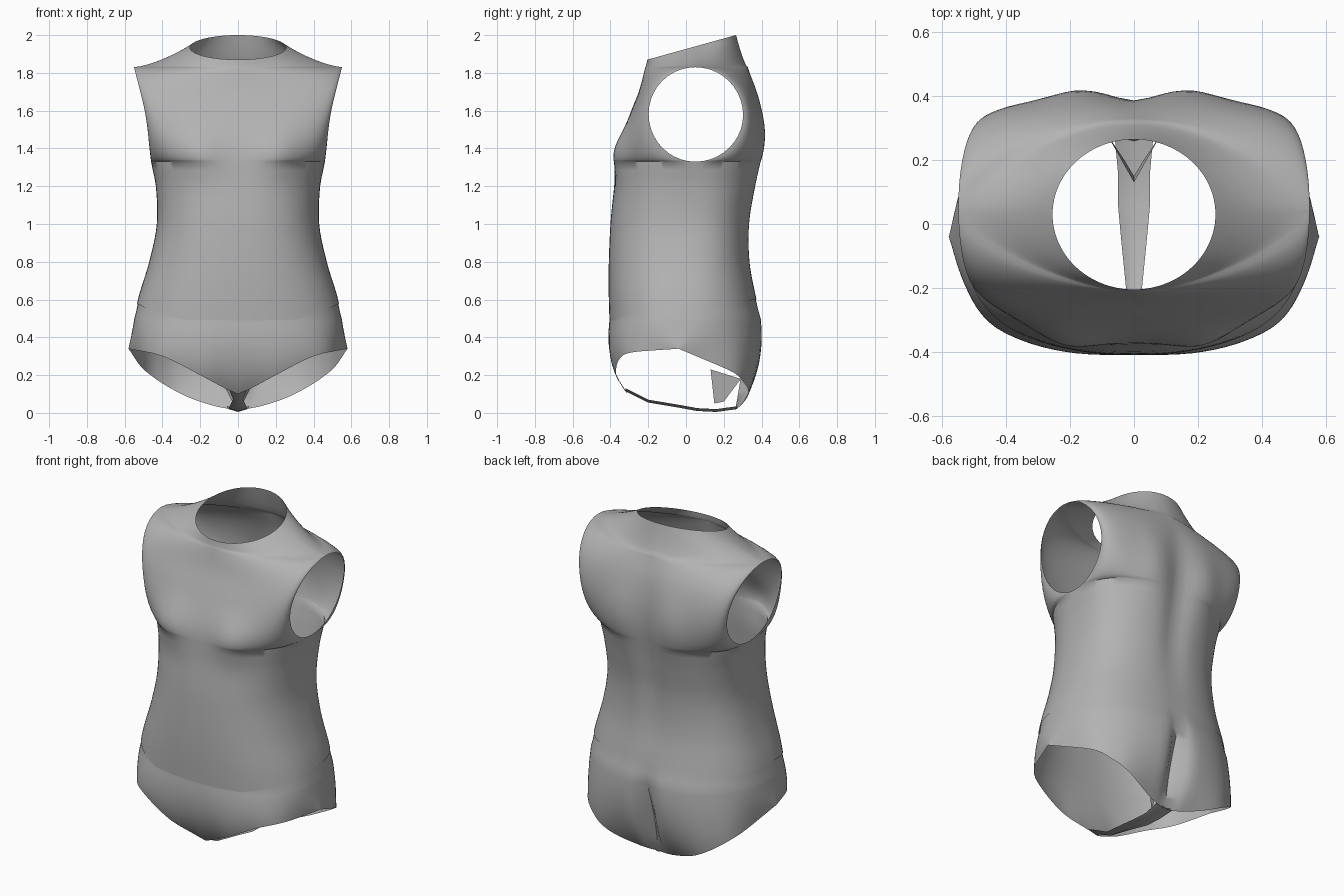
import bpy, bmesh
from math import sin, cos, pi, exp, sqrt

cube = bpy.data.objects.get("Cube")
if cube:
    bpy.data.objects.remove(cube)

grey = bpy.data.materials.new("cloth grey")
grey.use_nodes = True
GREY = (0.45, 0.45, 0.45, 1)
grey.diffuse_color = GREY
grey.node_tree.nodes["Principled BSDF"].inputs["Base Color"].default_value = GREY


def curve(points, t):
    """Smooth curve through (t, value) pairs."""
    n = len(points)
    t = min(max(t, points[0][0]), points[-1][0])
    i = next(k for k in range(n - 1) if t <= points[k + 1][0])

    def slope(k):
        a, b = points[max(k - 1, 0)], points[min(k + 1, n - 1)]
        return (b[1] - a[1]) / (b[0] - a[0])
    (t0, v0), (t1, v1) = points[i], points[i + 1]
    h = t1 - t0
    u = (t - t0) / h
    return ((1 + 2 * u) * (1 - u) ** 2 * v0 + u * (1 - u) ** 2 * h * slope(i)
            + u * u * (3 - 2 * u) * v1 + u * u * (u - 1) * h * slope(i + 1))


# Body profiles by height
WIDTH = [(.34, .58), (.6, .53), (.8, .47), (1, .43), (1.2, .435), (1.33, .46), (1.58, .49), (1.83, .55)]
FRONT = [(.34, -.4), (.7, -.41), (1, -.4), (1.2, -.38), (1.4, -.36), (1.6, -.29), (1.7, -.25), (1.83, -.215)]
BACK = [(.34, .41), (.45, .41), (.6, .375), (.8, .34), (1, .34), (1.2, .37), (1.4, .4), (1.55, .4),
        (1.7, .375), (1.83, .33)]
SIDE = [(.5, -.03), (1, .02), (1.33, .05), (1.83, .05)]
ROUND = [(.5, .83), (1.5, .83), (1.7, 1), (1.83, 1.33)]

# Leg opening edges by distance from the middle
LEG_Z = {-1: [(0, .1), (.05, .12), (.2, .2), (.4, .3), (.58, .34)],
         1: [(0, .02), (.1, .03), (.3, .1), (.5, .23), (.58, .34)]}
LEG_Y = {-1: [(0, -.31), (.05, -.32), (.2, -.37), (.4, -.34), (.5, -.25), (.58, -.04)],
         1: [(0, .26), (.1, .28), (.3, .33), (.4, .31), (.5, .22), (.58, -.04)]}

ARM_Z, ARM_R, COLS = 1.58, .25, 48


def bump(d, size):
    return exp(-(d / size) ** 2)


def body(a, z, way, inset=0):
    """Point on the front (way -1) or back (way 1) sheet; a runs from side to side."""
    p = curve(ROUND, z)
    c, s = cos(a), max(sin(a), 0)
    x = curve(WIDTH, z) * abs(c) ** p * (1 if c > 0 else -1)
    opening = ARM_R * sqrt(max(0, 1 - ((z - ARM_Z) / ARM_R) ** 2))
    edge = curve(SIDE, z) + way * opening
    mid = curve(FRONT if way < 0 else BACK, z)
    y = edge + (mid - edge) * s ** p
    if way < 0:
        y -= .035 * bump(abs(x) - .22, .12) * bump(z - 1.37, .12) * s
    else:
        y -= .025 * bump(x, .07) * bump(z - 1.25, .4)
        y += .02 * bump(abs(x) - .18, .1) * bump(z - 1.45, .2)
        y -= .03 * bump(x, .04) * bump(z - .45, .1)
    k = 1 - inset
    return (x * k, y * k, z)


def add_sheet(bm, rows):
    grid = [[bm.verts.new(p) for p in row] for row in rows]
    for low, high in zip(grid, grid[1:]):
        for i in range(len(low) - 1):
            bm.faces.new((low[i], low[i + 1], high[i + 1], high[i]))


def finish(bm, name):
    bmesh.ops.remove_doubles(bm, verts=bm.verts, dist=.0005)
    bmesh.ops.recalc_face_normals(bm, faces=bm.faces)
    mesh = bpy.data.meshes.new(name)
    bm.to_mesh(mesh)
    bm.free()
    mesh.materials.append(grey)
    obj = bpy.data.objects.new(name, mesh)
    bpy.context.collection.objects.link(obj)
    bpy.ops.object.select_all(action='DESELECT')
    obj.select_set(True)
    bpy.context.view_layer.objects.active = obj
    bpy.ops.object.shade_smooth_by_angle(angle=pi / 3)


angles = [pi * i / COLS for i in range(COLS + 1)]

# Sleeveless top: waist to armpit, armholes, then shoulders up to the neck
bm = bmesh.new()
arm_base = ARM_Z - ARM_R
for way in (-1, 1):
    rows = []
    for k in range(18):
        row = []
        for a in angles:
            hem = .58 + (.02 if way > 0 else -.11) * sin(a) ** 2
            row.append(body(a, hem + (arm_base - hem) * k / 18, way))
        rows.append(row)
    for k in range(21):
        z = ARM_Z - ARM_R * cos(pi * k / 20)
        rows.append([body(a, z, way) for a in angles])
    shoulder = rows[-1]
    for k in range(1, 9):
        t = k / 8
        row = []
        for a, (x, y, z) in zip(angles, shoulder):
            nx, ny = .255 * cos(a), .03 + way * .235 * sin(a)
            nz = 1.935 + .277 * (ny - .03)
            row.append((x + (nx - x) * t, y + (ny - y) * t, z + (nz - z) * t ** 1.4))
        rows.append(row)
    add_sheet(bm, rows)
finish(bm, "sleeveless_top")

# Briefs: waistband, hips curving under to the leg openings
bm = bmesh.new()
for way in (-1, 1):
    rows = [[body(a, .66 - .16 * k / 5, way, .008) for a in angles] for k in range(5)]
    for k in range(15):
        t = k / 14
        row = []
        for a in angles:
            x0, y0, z0 = body(a, .5, way, .004)
            x2 = .58 * abs(cos(a)) ** .83 * (1 if cos(a) > 0 else -1)
            y2, z2 = curve(LEG_Y[way], abs(x2)), curve(LEG_Z[way], abs(x2))
            ends = ((x0, (x0 + x2) / 2, x2), (y0, y0 * 1.08, y2), (z0, z2 + .4 * (z0 - z2), z2))
            x, y, z = [(1 - t) ** 2 * p + 2 * t * (1 - t) * q + t * t * r for p, q, r in ends]
            if way > 0:
                y -= .06 * bump(x, .05) * sin(pi * t)
            row.append((x, y, z))
        rows.append(row)
    add_sheet(bm, rows)
finish(bm, "briefs")

# Narrow strip between the legs, with a raised middle
bm = bmesh.new()
strip = [(-.32, .12, .05), (-.2, .06, .025), (-.05, .035, .04), (.06, .015, .05), (.16, .01, .05), (.27, .025, .06)]
add_sheet(bm, [[(-w, y, z + .01), (0, y, z - .005), (w, y, z + .01)] for y, z, w in strip])
finish(bm, "crotch_strip")

# Folded gusset inside the seat
bm = bmesh.new()
add_sheet(bm, [[(-.09, .29, .18), (0, .13, .23), (.09, .29, .18)],
               [(-.03, .2, .06), (0, .15, .05), (.03, .2, .06)]])
finish(bm, "inner_gusset")
